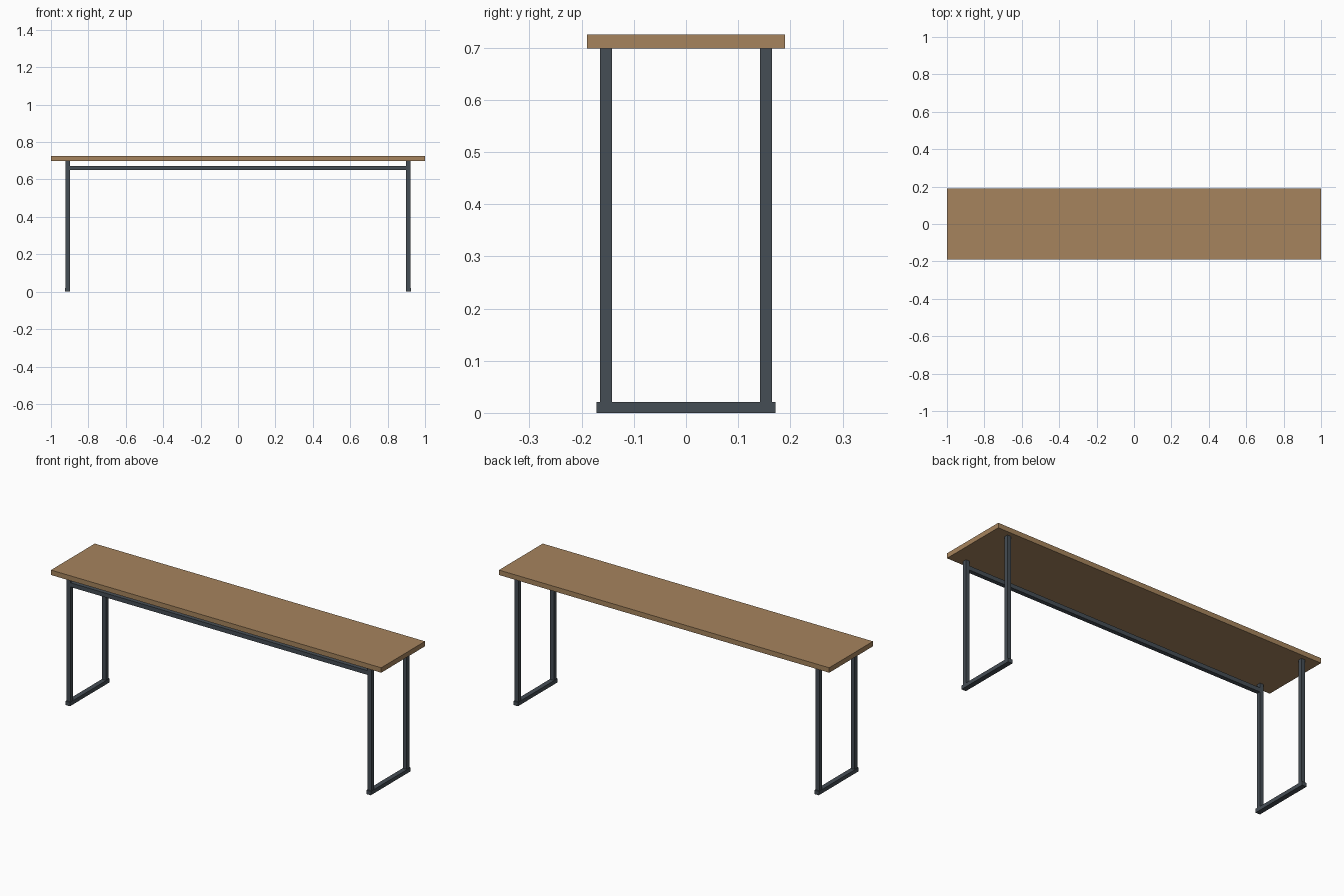
import bpy

if "Cube" in bpy.data.objects:
    bpy.data.objects.remove(bpy.data.objects["Cube"])


def box(name, center, size, color):
    bpy.ops.mesh.primitive_cube_add(size=1, location=center)
    ob = bpy.context.object
    ob.name = name
    ob.scale = size
    bpy.ops.object.transform_apply(location=False, rotation=False, scale=True)
    ob.data.materials.append(color)
    return ob


def material(name, rgb):
    m = bpy.data.materials.new(name)
    m.diffuse_color = (*rgb, 1)
    m.use_nodes = True
    m.node_tree.nodes["Principled BSDF"].inputs["Base Color"].default_value = m.diffuse_color
    return m


wood = material("wood", (0.38, 0.23, 0.11))
steel = material("dark_steel", (0.06, 0.075, 0.09))

TOP_Z, UNDER_Z, FOOT_H = 0.725, 0.698, 0.021
LEG_X, LEG_Y, LEG_W = 0.911, 0.153, 0.023

# Table top
box("table_top", (0, 0, (TOP_Z + UNDER_Z) / 2), (2, 0.379, TOP_Z - UNDER_Z), wood)

# Leg frames: two uprights on a floor runner at each end
for side, sx in (("left", -1), ("right", 1)):
    for end, sy in (("front", -1), ("back", 1)):
        box(f"{end}_{side}_leg", (sx * LEG_X, sy * LEG_Y, (UNDER_Z + FOOT_H) / 2),
            (LEG_W, LEG_W, UNDER_Z - FOOT_H), steel)
    box(f"{side}_floor_runner", (sx * LEG_X, 0, FOOT_H / 2),
        (0.027, 0.344, FOOT_H), steel)

# Long rail between the front legs
box("front_rail", (0, -LEG_Y, 0.661), (2 * LEG_X - LEG_W, LEG_W, 0.023), steel)
